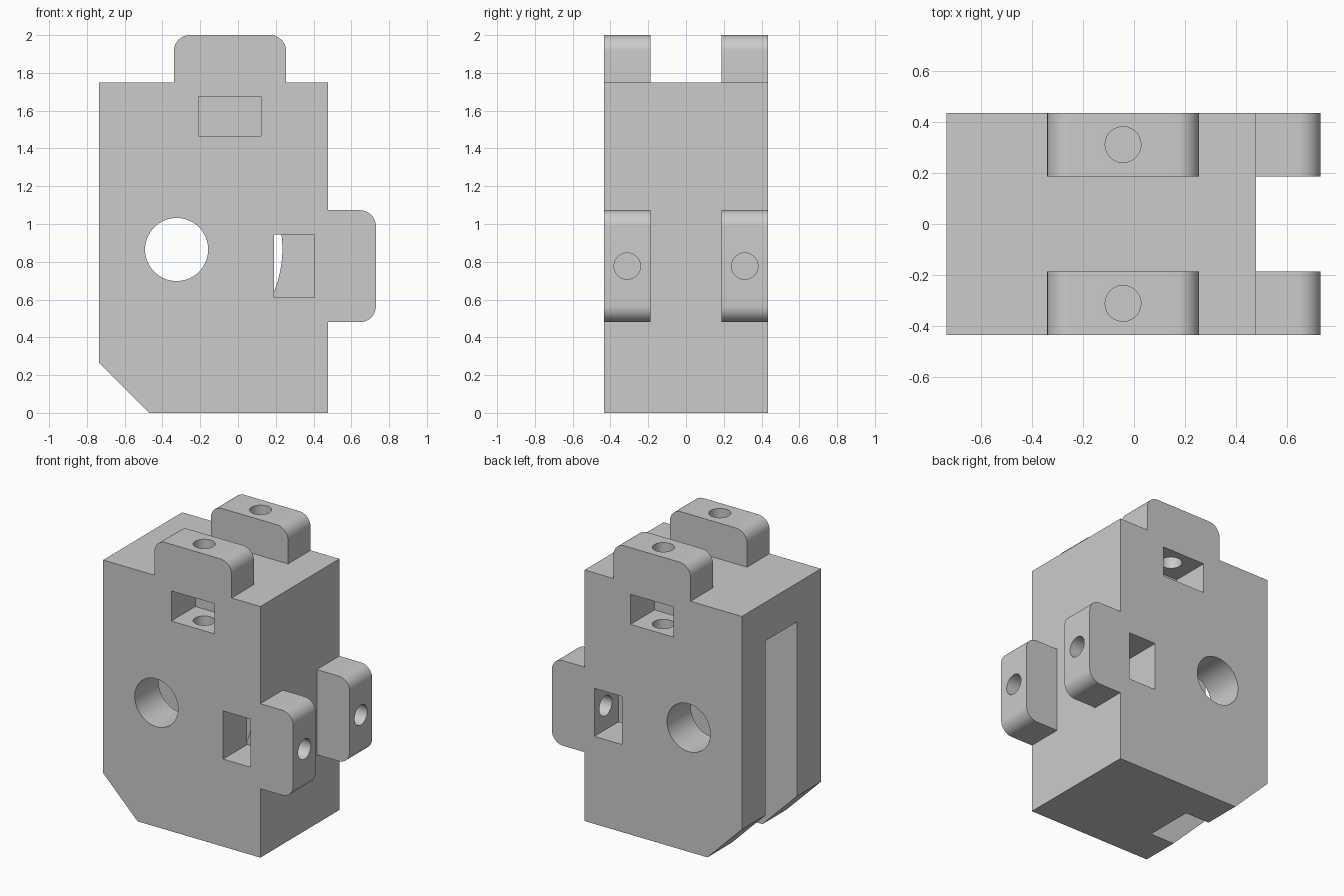
import bpy, bmesh, math
from mathutils import Vector, Matrix

if "Cube" in bpy.data.objects:
    bpy.data.objects.remove(bpy.data.objects["Cube"], do_unlink=True)

grey = bpy.data.materials.new("light grey")
grey.use_nodes = True
colour = (0.6, 0.6, 0.6, 1)
grey.diffuse_color = colour
grey.node_tree.nodes["Principled BSDF"].inputs["Base Color"].default_value = colour

HALF = 0.435      # half thickness of the block
GAP = 0.187       # half distance between paired lugs
SLOT = 0.172      # half width of the inner cavity
LUG_Y = 0.311     # screw line in each lug


def finish(name, bm):
    bmesh.ops.recalc_face_normals(bm, faces=bm.faces)
    mesh = bpy.data.meshes.new(name)
    bm.to_mesh(mesh)
    bm.free()
    mesh.materials.append(grey)
    obj = bpy.data.objects.new(name, mesh)
    bpy.context.collection.objects.link(obj)
    return obj


def prism(name, profile, y0, y1):
    """Extrude an x-z profile along y."""
    bm = bmesh.new()
    face = bm.faces.new([bm.verts.new((x, y0, z)) for x, z in profile])
    new = bmesh.ops.extrude_face_region(bm, geom=[face])["geom"]
    bmesh.ops.translate(bm, vec=(0, y1 - y0, 0),
                        verts=[v for v in new if isinstance(v, bmesh.types.BMVert)])
    return finish(name, bm)


def box(name, x0, x1, y0, y1, z0, z1):
    return prism(name, [(x0, z0), (x1, z0), (x1, z1), (x0, z1)], y0, y1)


def rod(name, start, end, radius, sides=48):
    a, b = Vector(start), Vector(end)
    turn = (b - a).to_track_quat("Z", "Y").to_matrix().to_4x4()
    bm = bmesh.new()
    bmesh.ops.create_cone(bm, cap_ends=True, segments=sides, radius1=radius, radius2=radius,
                          depth=(b - a).length, matrix=Matrix.Translation((a + b) / 2) @ turn)
    return finish(name, bm)


def rounded(corners, steps=10):
    """Replace each (x, z, radius) corner by an arc."""
    pts = []
    for i, (x, z, r) in enumerate(corners):
        p = Vector((x, z))
        if not r:
            pts.append(p)
            continue
        before = (Vector(corners[i - 1][:2]) - p).normalized()
        after = (Vector(corners[(i + 1) % len(corners)][:2]) - p).normalized()
        centre = p + r * (before + after)
        for k in range(steps + 1):
            t = math.pi / 2 * k / steps
            pts.append(centre - r * (after * math.cos(t) + before * math.sin(t)))
    return pts


# Block silhouette with chamfered corner, side lugs and top lugs
R = 0.085
body = prism("housing_block", rounded([
    (-0.735, 0.265, 0), (-0.47, 0, 0), (0.477, 0, 0),
    (0.477, 0.48, 0), (0.73, 0.48, R), (0.73, 1.073, R), (0.477, 1.073, 0),
    (0.477, 1.75, 0), (0.255, 1.75, 0), (0.255, 2, R), (-0.34, 2, R), (-0.34, 1.75, 0),
    (-0.735, 1.75, 0)]), -HALF, HALF)

# Gaps that split the lugs into pairs
cutters = [box("top_gap", -0.5, 0.4, -GAP, GAP, 1.75, 2.1),
           box("side_gap", 0.477, 0.9, -GAP, GAP, 0.3, 1.2)]

# Round cavity that opens to the right side and the bottom
cx, cz, radius = -0.375, 0.87, 0.61
wall = -0.285
start = -math.acos((wall - cx) / radius)
arc = [start + (math.pi / 2 - start) * k / 48 for k in range(49)]
cavity = [(-0.9, -0.1), (wall, -0.1)]
cavity += [(cx + radius * math.cos(t), cz + radius * math.sin(t)) for t in arc]
cavity.append((-0.9, cz + radius))
cutters.append(prism("cavity", cavity, -SLOT, SLOT))

# Shaft bore
cutters.append(rod("shaft_bore", (-0.325, -0.6, 0.865), (-0.325, 0.6, 0.865), 0.167, 64))

# Nut pockets and screw holes, front and back
for s in (-1, 1):
    y0, y1 = sorted((s * 0.17, s * 0.6))
    cutters += [
        box("top_pocket", -0.21, 0.123, y0, y1, 1.465, 1.675),
        box("side_pocket", 0.19, 0.402, y0, y1, 0.61, 0.945),
        rod("top_screw_hole", (-0.043, s * LUG_Y, 1.2), (-0.043, s * LUG_Y, 2.1), 0.07),
        rod("side_screw_hole", (0.3, s * LUG_Y, 0.777), (0.9, s * LUG_Y, 0.777), 0.07)]

# Cut everything out of the block
bpy.context.view_layer.objects.active = body
for cutter in cutters:
    cutter.hide_render = True
    cut = body.modifiers.new("cut", "BOOLEAN")
    cut.operation, cut.solver, cut.object = "DIFFERENCE", "EXACT", cutter
    bpy.ops.object.modifier_apply(modifier=cut.name)
    bpy.data.objects.remove(cutter, do_unlink=True)

bpy.ops.object.select_all(action="DESELECT")
body.select_set(True)
bpy.ops.object.shade_smooth_by_angle(angle=math.radians(30))
